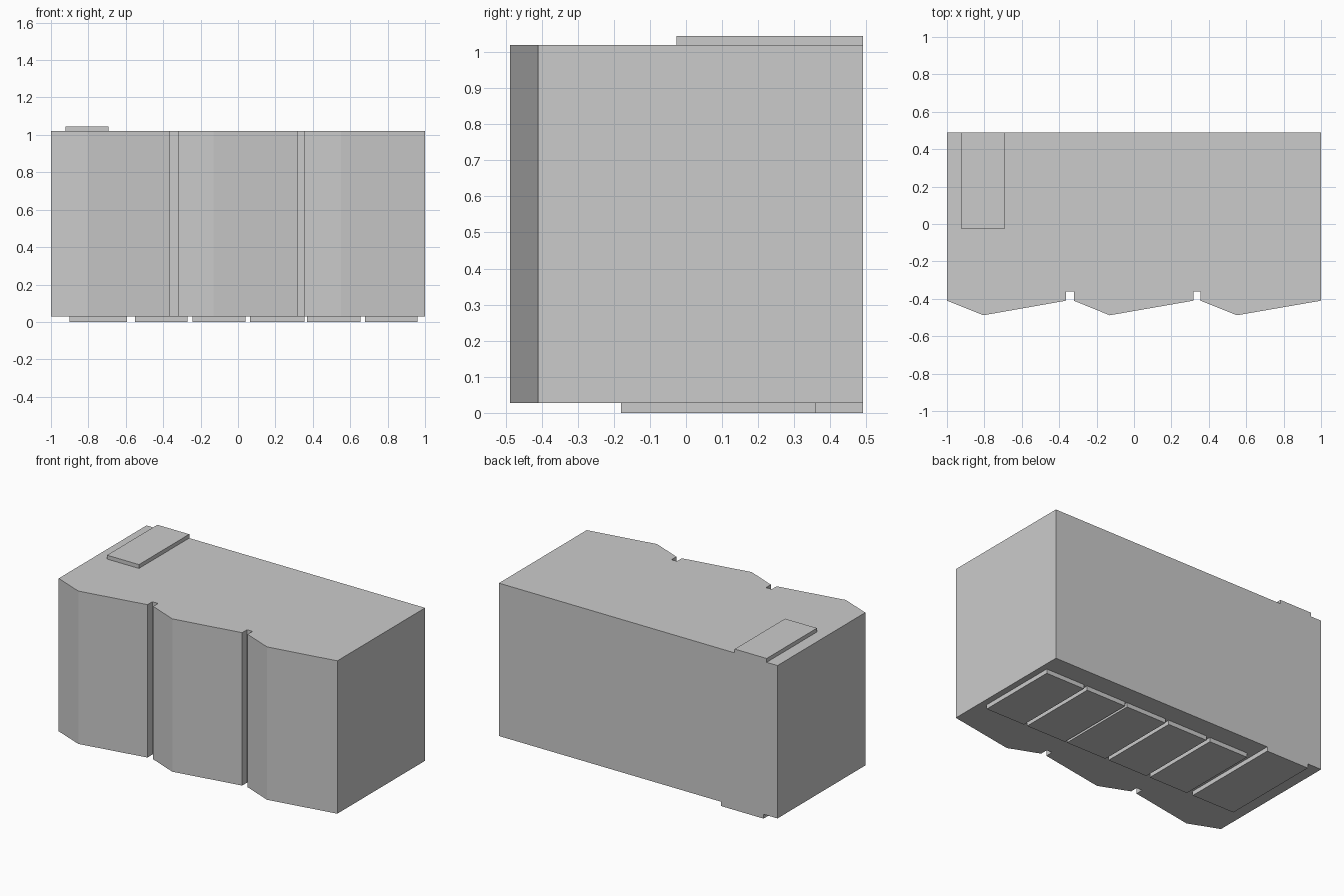
import bpy
import bmesh

if "Cube" in bpy.data.objects:
    bpy.data.objects.remove(bpy.data.objects["Cube"])


def prism(name, outline, z0, z1):
    """Extrude a flat xy outline from z0 to z1."""
    bm = bmesh.new()
    base = bm.faces.new([bm.verts.new((x, y, z0)) for x, y in outline])
    top = bmesh.ops.extrude_face_region(bm, geom=[base], use_keep_orig=True)
    for item in top["geom"]:
        if isinstance(item, bmesh.types.BMVert):
            item.co.z = z1
    bmesh.ops.recalc_face_normals(bm, faces=bm.faces)
    mesh = bpy.data.meshes.new(name)
    bm.to_mesh(mesh)
    bm.free()
    obj = bpy.data.objects.new(name, mesh)
    bpy.context.collection.objects.link(obj)
    return obj


def slab(name, x0, x1, y0, y1, z0, z1):
    return prism(name, [(x0, y0), (x1, y0), (x1, y1), (x0, y1)], z0, z1)


BACK, EDGE, PEAK, GROOVE = 0.49, -0.41, -0.488, -0.36
BODY_Z0, BODY_Z1 = 0.028, 1.02

# Main body: three angled front bays separated by narrow grooves
bays = [(-1.0, -0.805, -0.363), (-0.322, -0.13, 0.317), (0.356, 0.55, 1.0)]
outline = []
for i, (left, peak, right) in enumerate(bays):
    if i > 0:
        outline.append((left, GROOVE))
    outline += [(left, EDGE), (peak, PEAK), (right, EDGE)]
    if i < len(bays) - 1:
        outline.append((right, GROOVE))
outline += [(1.0, BACK), (-1.0, BACK)]
prism("body", outline, BODY_Z0, BODY_Z1)

# Raised plate on the roof, flush with the back
slab("roof_plate", -0.922, -0.693, -0.026, BACK, BODY_Z1, 1.045)

# Row of pads underneath; the first one reaches the back wall
pads = [(-0.90, -0.594), (-0.55, -0.27), (-0.244, 0.04),
        (0.065, 0.355), (0.37, 0.655), (0.68, 0.96)]
for i, (x0, x1) in enumerate(pads):
    slab(f"base_pad_{i + 1}", x0, x1, -0.18, BACK if i == 0 else 0.36, 0.0, BODY_Z0)
